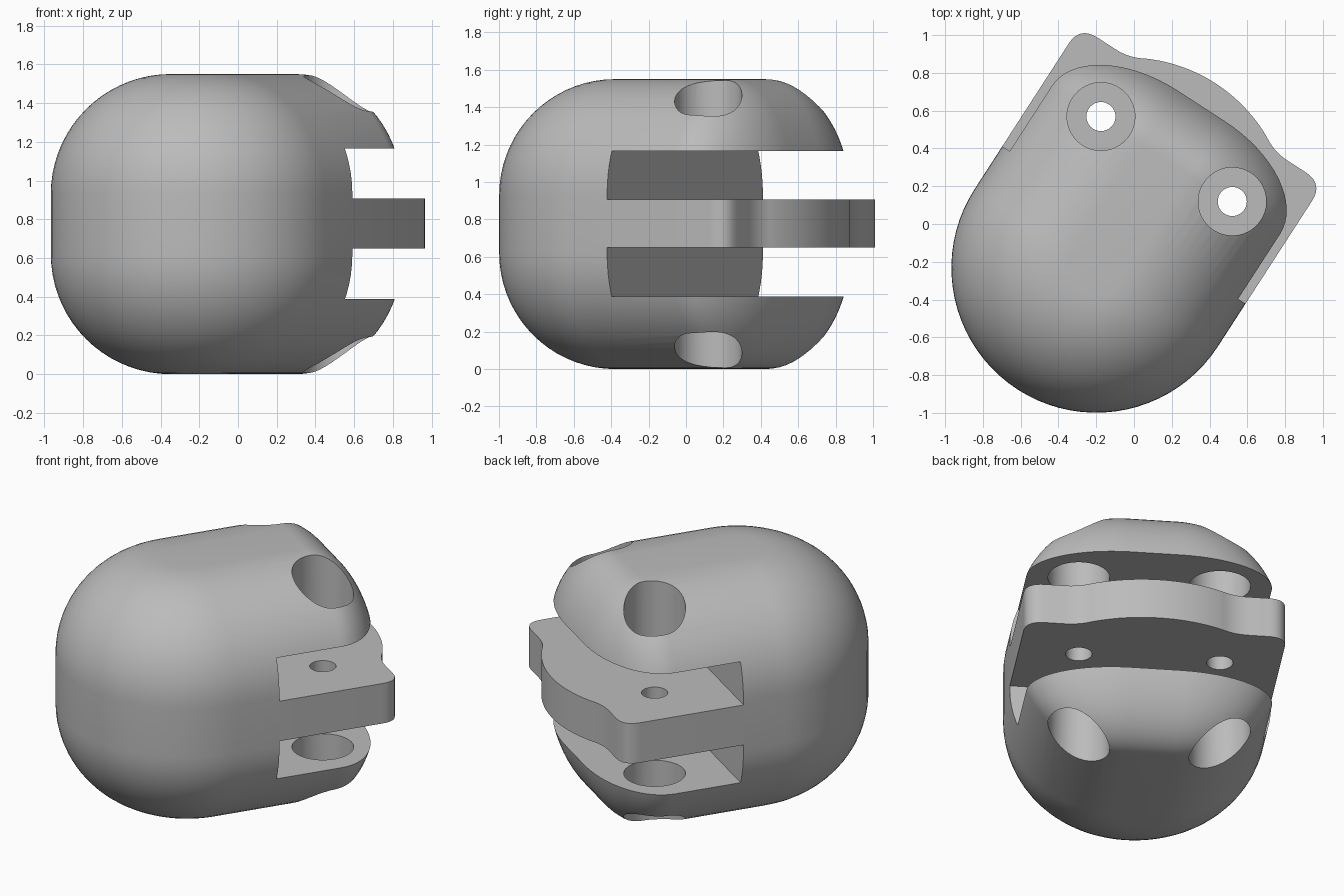
import bpy, bmesh
from math import sin, cos, pi, radians
from mathutils import Vector

cube = bpy.data.objects.get("Cube")
if cube:
    bpy.data.objects.remove(cube, do_unlink=True)

# Shared placement: the part is turned about z, its local +y points to the clevis end
CENTER = (-0.2, -0.232, 0)
TURN = radians(-32.9)
MID = 0.775
HOLE_X, HOLE_Y = 0.414, 0.686
WALL = 0.27

grey = bpy.data.materials.new("plain grey")
grey.use_nodes = True
grey.diffuse_color = (0.5, 0.5, 0.5, 1)
grey.node_tree.nodes["Principled BSDF"].inputs["Base Color"].default_value = (0.5, 0.5, 0.5, 1)


def make_object(name, bm):
    bmesh.ops.recalc_face_normals(bm, faces=bm.faces)
    mesh = bpy.data.meshes.new(name)
    bm.to_mesh(mesh)
    bm.free()
    obj = bpy.data.objects.new(name, mesh)
    bpy.context.collection.objects.link(obj)
    obj.location = CENTER
    obj.rotation_euler.z = TURN
    mesh.materials.append(grey)
    return obj


def loft(name, rings):
    """Skin a stack of equal closed rings and cap both ends."""
    bm = bmesh.new()
    rows = [[bm.verts.new(p) for p in ring] for ring in rings]
    n = len(rows[0])
    for low, high in zip(rows, rows[1:]):
        for i in range(n):
            j = (i + 1) % n
            bm.faces.new((low[i], low[j], high[j], high[i]))
    bm.faces.new(rows[0][::-1])
    bm.faces.new(rows[-1])
    bmesh.ops.remove_doubles(bm, verts=bm.verts, dist=0.0001)
    return make_object(name, bm)


def prism(name, outline, z0, z1):
    return loft(name, [[(x, y, z) for x, y in outline] for z in (z0, z1)])


def circle(x, y, r, n=48):
    return [(x + r * cos(2 * pi * i / n), y + r * sin(2 * pi * i / n)) for i in range(n)]


def cut(obj, cutter):
    cutter.hide_render = True
    mod = obj.modifiers.new("cut", "BOOLEAN")
    mod.operation = "DIFFERENCE"
    mod.solver = "EXACT"
    mod.object = cutter
    bpy.context.view_layer.objects.active = obj
    bpy.ops.object.modifier_apply(modifier=mod.name)
    bpy.data.objects.remove(cutter, do_unlink=True)


def smooth(obj):
    bpy.ops.object.select_all(action="DESELECT")
    obj.select_set(True)
    bpy.context.view_layer.objects.active = obj
    bpy.ops.object.shade_smooth_by_angle(angle=radians(30))


def rounded(a, p, b, r, n=8):
    """Round the corner p between a and b with a quadratic blend of reach r."""
    a, p, b = Vector(a), Vector(p), Vector(b)
    s, e = p + (a - p).normalized() * r, p + (b - p).normalized() * r
    pts = []
    for i in range(n + 1):
        t = i / n
        pts.append(tuple(s * (1 - t) ** 2 + p * (2 * t * (1 - t) * 0.9 + 0.2 * t * (1 - t))
                         + e * t ** 2))
    return pts


# Body: round nose, straight flanks and a blunter rounded clevis end
FLAT, FILLET, END_Y, END_FILLET = 0.147, 0.62, 0.68, 0.37


def body_ring(s, z):
    ring = []
    for i in range(41):
        a = pi + pi * i / 40
        r = FLAT + FILLET * s
        ring.append((r * cos(a), r * sin(a), z))
    for side in (1, -1):
        corner = []
        for i in range(17):
            a = pi / 2 * i / 16
            corner.append((side * (FLAT + FILLET * s * cos(a)),
                           END_Y + END_FILLET * s * sin(a), z))
        ring += corner if side == 1 else corner[::-1]
    return ring


STEPS = 18
rings = []
for side in (-1, 1):
    levels = range(STEPS, -1, -1) if side < 0 else range(STEPS + 1)
    for i in levels:
        a = pi / 2 * i / STEPS
        rings.append(body_ring(cos(a), MID + side * (0.155 + FILLET * sin(a))))
body = loft("body", rings)

# Slot across the clevis end, then the two large bores
cut(body, prism("slot_cutter", [(-2, WALL), (2, WALL), (2, 2), (-2, 2)], 0.388, 1.165))
for x in (-HOLE_X, HOLE_X):
    cut(body, prism("bore_cutter", circle(x, HOLE_Y, 0.18), -1, 3))
smooth(body)

# Tongue plate: two rounded ears with a bulged edge between them
W, EAR, BULGE_X, BULGE_R, BULGE_Y = FLAT + FILLET, 1.027, 0.46, 0.85, 0.313
half = [(W, WALL)]
half += rounded((W, WALL), (W, EAR), (0.5, EAR), 0.11)
valley = (BULGE_X, EAR)
arc = []
for i in range(13):
    x = 0.38 * (1 - i / 12)
    arc.append((x, BULGE_Y + (BULGE_R ** 2 - x ** 2) ** 0.5))
half += rounded((W, EAR), valley, arc[0], 0.08)
half += arc
outline = half + [(-x, y) for x, y in half[-2::-1]]
tongue = prism("tongue_plate", outline, 0.65, 0.907)
for x in (-HOLE_X, HOLE_X):
    cut(tongue, prism("pin_cutter", circle(x, HOLE_Y, 0.077, 32), 0, 2))
smooth(tongue)
